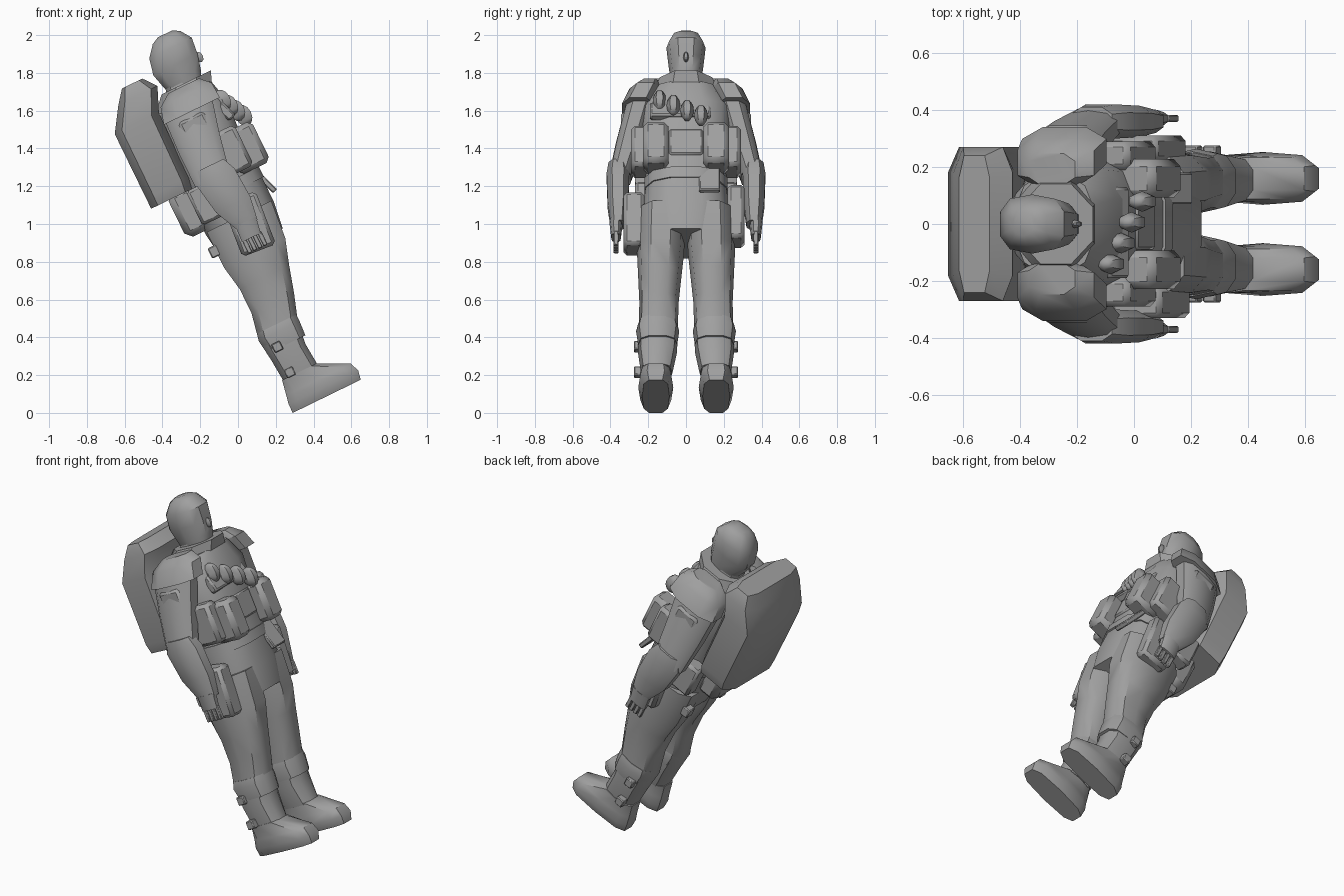
import bpy, bmesh, math
from mathutils import Matrix, Vector

if "Cube" in bpy.data.objects:
    bpy.data.objects.remove(bpy.data.objects["Cube"])

# The figure is described upright, facing +x with heels at the origin, and leans back
LEAN = Matrix.Translation((.29, 0, 0)) @ Matrix.Rotation(math.radians(-26), 4, 'Y')

grey = bpy.data.materials.new("plain_grey")
grey.use_nodes = True
grey.diffuse_color = (.35, .35, .35, 1)
grey.node_tree.nodes["Principled BSDF"].inputs["Base Color"].default_value = grey.diffuse_color


def finish(name, bm, mirror=False, bevel=0):
    """Lean the part, add it to the scene, and shade, soften and mirror it."""
    bm.transform(LEAN)
    bmesh.ops.recalc_face_normals(bm, faces=bm.faces)
    mesh = bpy.data.meshes.new(name)
    bm.to_mesh(mesh)
    bm.free()
    mesh.materials.append(grey)
    part = bpy.data.objects.new(name, mesh)
    bpy.context.collection.objects.link(part)
    bpy.ops.object.select_all(action='DESELECT')
    part.select_set(True)
    bpy.context.view_layer.objects.active = part
    bpy.ops.object.shade_smooth_by_angle(angle=math.radians(40))
    if bevel:
        soften = part.modifiers.new("soft_edges", 'BEVEL')
        soften.width = bevel
        soften.segments = 1
    if mirror:
        other_side = part.modifiers.new("other_side", 'MIRROR')
        other_side.use_axis = (False, True, False)
        other_side.use_mirror_merge = False


def loft(name, rings, y=0, splay=0, mirror=False, sides=10, square=.75):
    """Rings give height, forward centre, half depth and half width."""
    bm = bmesh.new()
    loops = []
    reach = math.cos(math.pi / sides) ** square
    for height, forward, depth, width in rings:
        side = y + splay * (height - rings[0][0])
        loop = []
        for i in range(sides):
            angle = math.tau * (i + .5) / sides
            c, s = (math.copysign(abs(v) ** square, v) / reach
                    for v in (math.cos(angle), math.sin(angle)))
            loop.append(bm.verts.new((forward + depth * c, side + width * s, height)))
        loops.append(loop)
    for low, high in zip(loops, loops[1:]):
        for i in range(sides):
            j = (i + 1) % sides
            bm.faces.new((low[i], low[j], high[j], high[i]))
    bm.faces.new(loops[0])
    bm.faces.new(loops[-1])
    finish(name, bm, mirror)


def box(name, at, size, pitch=0, bevel=.015, mirror=False):
    """Soft-edged box, sized forward, sideways and up."""
    bm = bmesh.new()
    turn = Matrix.Rotation(math.radians(pitch), 4, 'Y')
    shape = Matrix.Translation(at) @ turn @ Matrix.Diagonal(Vector(size).to_4d())
    bmesh.ops.create_cube(bm, size=1, matrix=shape)
    finish(name, bm, mirror, bevel)


def ball(name, at, radii, segments=8, rings=6):
    """Faceted ellipsoid."""
    bm = bmesh.new()
    shape = Matrix.Translation(at) @ Matrix.Diagonal(Vector(radii).to_4d())
    bmesh.ops.create_uvsphere(bm, u_segments=segments, v_segments=rings, radius=1, matrix=shape)
    finish(name, bm)


# Head, neck and collar
loft("head", [(1.8, .25, .09, .07), (1.85, .25, .11, .08), (1.93, .25, .13, .09),
              (2.02, .265, .125, .1), (2.08, .27, .08, .07), (2.1, .27, .04, .04)])
ball("nose", at=(.38, 0, 1.91), radii=(.025, .015, .03), segments=6, rings=4)
loft("neck", [(1.7, .22, .1, .09), (1.86, .24, .09, .07)])
loft("collar", [(1.73, .2, .17, .18), (1.82, .26, .145, .14)], sides=8, square=1)

# Torso, hips and belt
loft("torso", [(.9, .2, .18, .2), (1.05, .2, .2, .23), (1.23, .2, .2, .21),
               (1.45, .2, .2, .23), (1.65, .22, .19, .24), (1.77, .23, .15, .17)], sides=12)
loft("belt", [(1.19, .2, .21, .22), (1.25, .2, .21, .22)], sides=12)

# Legs, knee guards and boots
loft("leg", [(.17, .13, .1, .08), (.3, .12, .1, .1), (.42, .12, .115, .1), (.57, .16, .125, .1),
             (.71, .18, .145, .11), (.85, .19, .18, .12), (1.06, .2, .19, .12)],
     y=.155, splay=-.03, mirror=True)
loft("knee_guard", [(.34, .13, .11, .1), (.42, .125, .12, .11), (.46, .13, .115, .1)],
     y=.15, mirror=True)
loft("boot", [(0, .2, .2, .07), (.05, .205, .205, .09), (.1, .2, .19, .08), (.18, .125, .1, .08)],
     y=.16, mirror=True, square=.6)
for height in (.2, .35):
    box("boot_buckle", at=(.08, .25, height), size=(.05, .05, .05), bevel=.005, mirror=True)

# Arms and hands
loft("shoulder_pad", [(1.67, .22, .165, .085), (1.76, .23, .15, .085), (1.81, .24, .09, .055)],
     y=.255, splay=-.45, mirror=True, sides=8)
loft("upper_arm", [(1.3, .16, .1, .06), (1.5, .18, .12, .075), (1.7, .21, .14, .08)],
     y=.35, splay=-.28, mirror=True)
loft("forearm", [(1, .22, .06, .04), (1.13, .2, .1, .055), (1.3, .18, .11, .06), (1.37, .18, .08, .05)],
     y=.36, mirror=True, sides=8)
loft("palm", [(.93, .21, .055, .025), (1.02, .22, .06, .035)], y=.37, mirror=True)
for i in range(4):
    box("finger", at=(.17 + .03 * i, .37, .9), size=(.024, .025, .08), bevel=.004, mirror=True)
box("sleeve_pocket", at=(.2, .31, 1.56), size=(.15, .07, .17), mirror=True)

# Backpack with a bag and pouches beneath it
loft("backpack", [(1.3, -.08, .12, .25), (1.36, -.075, .125, .27), (1.74, -.07, .13, .27),
                  (1.87, 0, .115, .27), (1.94, 0, .06, .24)], sides=8, square=.45)
box("lower_bag", at=(-.03, 0, 1.2), size=(.14, .26, .26), bevel=.035)
box("hip_pouch", at=(.07, .22, 1.2), size=(.13, .1, .2), mirror=True)

# Chest rig
box("front_pouch", at=(.39, .16, 1.37), size=(.18, .135, .24), bevel=.025, mirror=True)
box("side_pouch", at=(.3, .24, 1.39), size=(.18, .1, .24), bevel=.02, mirror=True)
box("chest_panel", at=(.37, 0, 1.4), size=(.08, .18, .15), bevel=.01)
box("hanging_tab", at=(.4, .125, 1.18), size=(.03, .11, .18), pitch=-20, bevel=.006)

# Row of canisters slung across the chest
for i in range(4):
    ball("canister", at=(.39 + .022 * i, .073 * i - .14, 1.65 - .04 * i),
         radii=(.05, .036, .06), segments=6)
box("chest_strap", at=(.38, -.03, 1.59), size=(.05, .32, .1), pitch=-20, bevel=.01)

# Thigh pouches and buckles
box("right_thigh_pouch", at=(.23, -.275, 1), size=(.19, .11, .3), pitch=5, bevel=.018)
box("left_thigh_pouch", at=(.24, .265, 1.04), size=(.18, .09, .3), pitch=5, bevel=.018)
box("thigh_buckle", at=(.02, .165, .95), size=(.09, .06, .06), bevel=.006, mirror=True)
